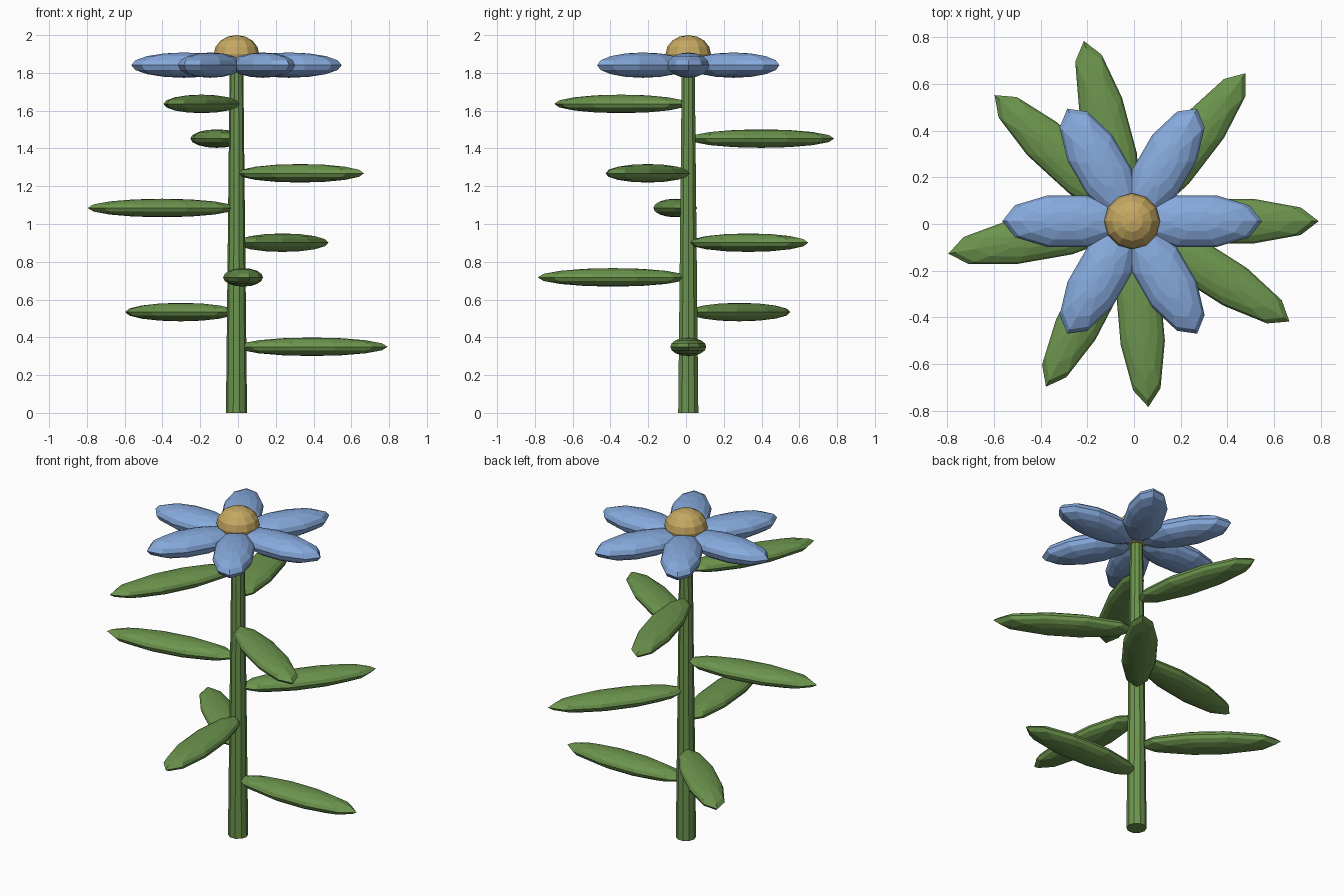
import bpy, bmesh, math
from mathutils import Matrix, Vector

if "Cube" in bpy.data.objects:
    bpy.data.objects.remove(bpy.data.objects["Cube"])

CX, CY = -0.008, 0.012          # stem axis


def material(name, rgb):
    m = bpy.data.materials.new(name)
    m.diffuse_color = (*rgb, 1)
    m.use_nodes = True
    m.node_tree.nodes["Principled BSDF"].inputs["Base Color"].default_value = m.diffuse_color
    return m


GREEN = material("leaf green", (0.15, 0.30, 0.075))
BLUE = material("petal blue", (0.24, 0.40, 0.72))
GOLD = material("pollen gold", (0.56, 0.39, 0.12))


def finish(name, bm, mat):
    me = bpy.data.meshes.new(name)
    bm.to_mesh(me)
    bm.free()
    me.materials.append(mat)
    bpy.context.collection.objects.link(bpy.data.objects.new(name, me))


def ellipsoid(name, mat, half, offset, z, angle=0, segs=10, rings=8):
    """Faceted ellipsoid pushed outward from the stem axis and turned around it."""
    bm = bmesh.new()
    bmesh.ops.create_uvsphere(bm, u_segments=segs, v_segments=rings, radius=1)
    mat4 = (Matrix.Translation((CX, CY, z)) @ Matrix.Rotation(angle, 4, 'Z')
            @ Matrix.Translation((offset, 0, 0))
            @ Matrix.Diagonal((*half, 1)))
    # keep a sphere vertex pointing along the radial direction
    first = max(bm.verts, key=lambda v: v.co.x)
    turn = Matrix.Rotation(-math.atan2(first.co.y, first.co.x), 4, 'Z')
    bm.transform(mat4 @ turn)
    finish(name, bm, mat)


# Tapered stem
bm = bmesh.new()
bmesh.ops.create_cone(bm, cap_ends=True, segments=10, radius1=0.056,
                      radius2=0.036, depth=1.84)
lead = max(bm.verts, key=lambda v: v.co.x)
bm.transform(Matrix.Translation((CX, CY, 0.92))
             @ Matrix.Rotation(-math.atan2(lead.co.y, lead.co.x), 4, 'Z'))
finish("stem", bm, GREEN)

# Leaves spiralling up the stem
for i in range(8):
    ellipsoid(f"leaf_{i + 1}", GREEN, (0.4, 0.1, 0.049), 0.4,
              0.35 + i * 0.1837, math.radians(137.5 * i))

# Ring of petals
for i in range(6):
    ellipsoid(f"petal_{i + 1}", BLUE, (0.28, 0.116, 0.067), 0.277,
              1.841, math.radians(60 * i))

# Flower centre
ellipsoid("flower_centre", GOLD, (0.12, 0.12, 0.1), 0, 1.90, segs=12)
